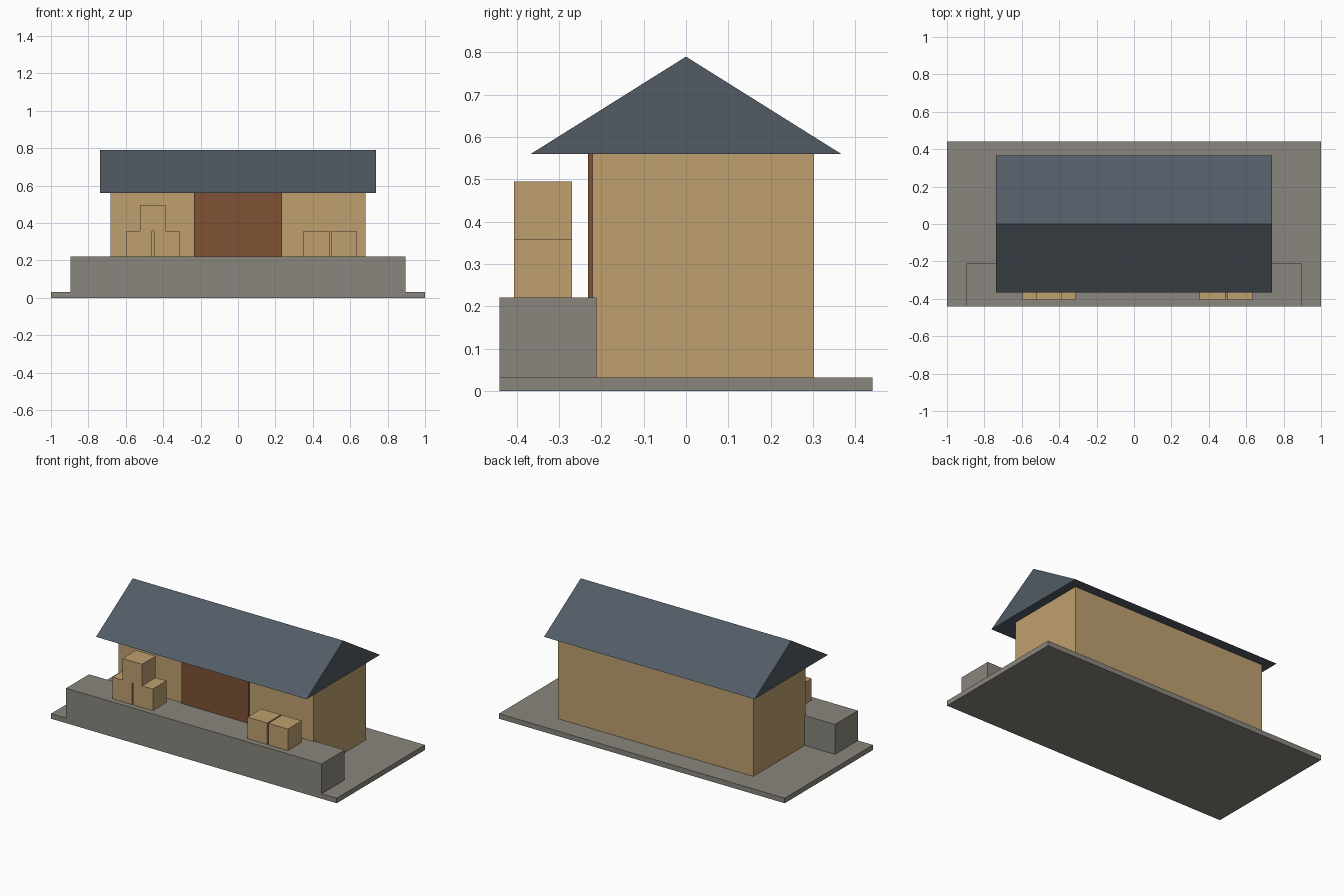
import bpy, bmesh

if "Cube" in bpy.data.objects:
    bpy.data.objects.remove(bpy.data.objects["Cube"])


def material(name, rgb):
    m = bpy.data.materials.new(name)
    m.diffuse_color = (*rgb, 1)
    m.use_nodes = True
    m.node_tree.nodes["Principled BSDF"].inputs["Base Color"].default_value = m.diffuse_color
    return m


STONE = material("stone", (0.25, 0.24, 0.20))
TIMBER = material("timber", (0.52, 0.35, 0.16))
DOOR = material("door_wood", (0.21, 0.085, 0.035))
SLATE = material("slate", (0.085, 0.105, 0.13))


def add_object(name, bm, mat):
    bmesh.ops.recalc_face_normals(bm, faces=bm.faces)
    me = bpy.data.meshes.new(name)
    bm.to_mesh(me)
    bm.free()
    me.materials.append(mat)
    ob = bpy.data.objects.new(name, me)
    bpy.context.collection.objects.link(ob)
    return ob


def box(name, x, y, z, mat):
    """Box from (min, max) ranges on each axis."""
    bm = bmesh.new()
    bmesh.ops.create_cube(bm, size=1)
    for v in bm.verts:
        v.co = [(r[0] + r[1]) / 2 + c * (r[1] - r[0]) for r, c in zip((x, y, z), v.co)]
    return add_object(name, bm, mat)


def prism(name, profile, x0, x1, mat):
    """Extrude a (y, z) profile along x."""
    bm = bmesh.new()
    face = bm.faces.new([bm.verts.new((x0, y, z)) for y, z in profile])
    ext = bmesh.ops.extrude_face_region(bm, geom=[face], use_keep_orig=True)
    for g in ext["geom"]:
        if isinstance(g, bmesh.types.BMVert):
            g.co.x = x1
    return add_object(name, bm, mat)


DECK = 0.221   # top of loading platform
EAVE = 0.56    # top of walls

# Ground slab and loading platform
box("base_slab", (-1, 1), (-0.441, 0.441), (0, 0.032), STONE)
box("loading_platform", (-0.895, 0.895), (-0.441, -0.211), (0.032, DECK), STONE)

# Shed walls, sliding door and gabled roof
box("shed_walls", (-0.683, 0.683), (-0.221, 0.303), (0.032, EAVE), TIMBER)
box("sliding_door", (-0.234, 0.234), (-0.231, -0.219), (DECK, EAVE), DOOR)
prism("gable_roof", [(-0.367, EAVE), (0.367, EAVE), (0, 0.79)], -0.737, 0.737, SLATE)

# Crates: (centre x, stacking level)
SIDE = 0.137
for i, (cx, level) in enumerate([(-0.527, 0), (-0.381, 0), (-0.456, 1), (0.42, 0), (0.565, 0)]):
    z = DECK + level * SIDE
    box(f"crate_{i + 1}", (cx - SIDE / 2, cx + SIDE / 2), (-0.406, -0.269), (z, z + SIDE), TIMBER)
